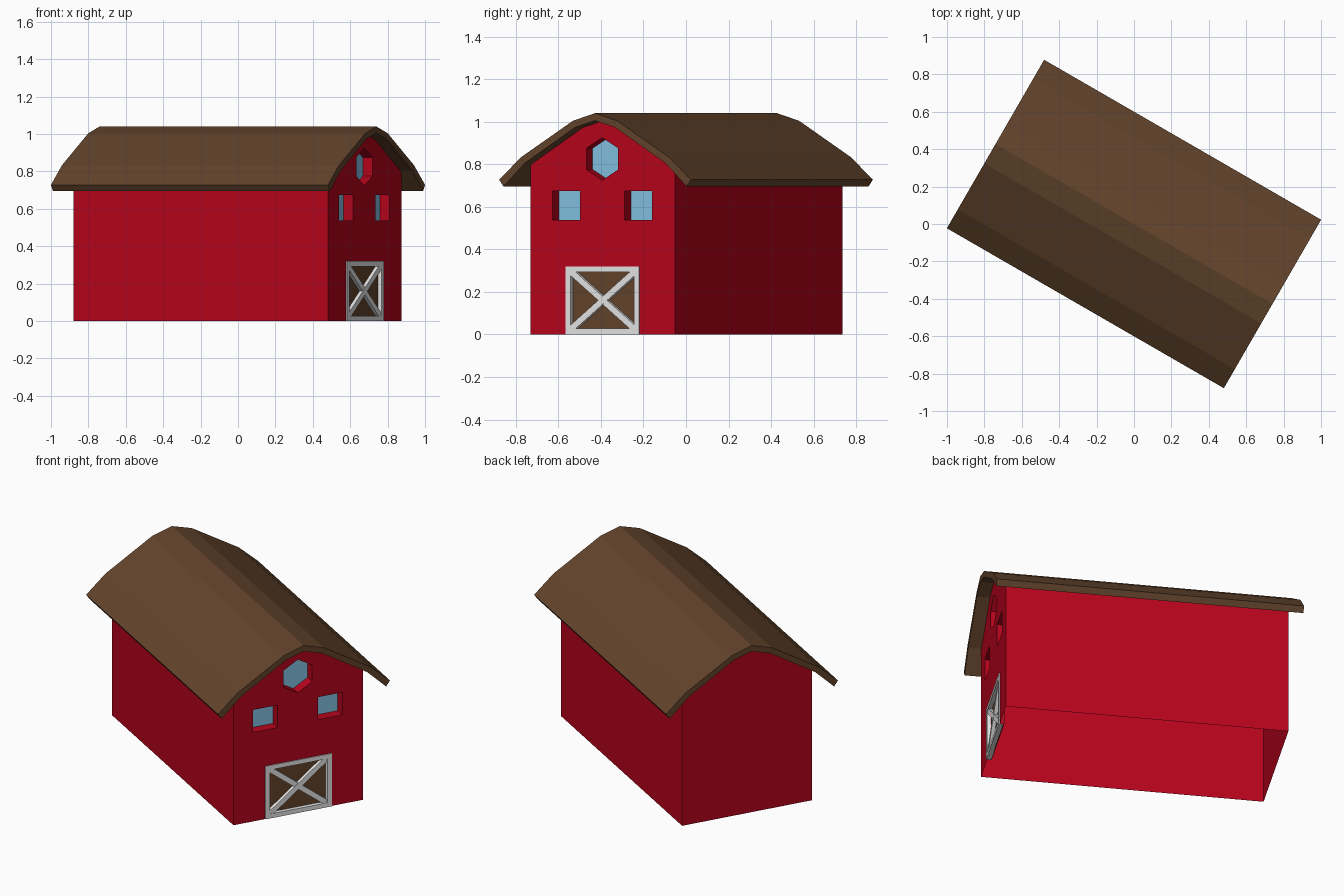
import bpy, bmesh, math
from mathutils import Matrix

if "Cube" in bpy.data.objects:
    bpy.data.objects.remove(bpy.data.objects["Cube"])

TURN = Matrix.Rotation(math.radians(-30), 4, 'Z')   # whole barn is turned on the grid


def material(name, rgb):
    m = bpy.data.materials.new(name)
    m.diffuse_color = (*rgb, 1)
    m.use_nodes = True
    m.node_tree.nodes["Principled BSDF"].inputs["Base Color"].default_value = m.diffuse_color
    return m


RED = material("barn red", (0.48, 0.001, 0.0115))
BROWN = material("brown wood", (0.125, 0.058, 0.025))
WHITE = material("white trim", (0.8, 0.8, 0.8))
GLASS = material("window blue", (0.235, 0.54, 0.77))


def prism(name, profiles, x0, x1, mat):
    """Extrude (y, z) outlines along the barn's length from x0 to x1."""
    bm = bmesh.new()
    for pts in profiles:
        face = bm.faces.new([bm.verts.new((x0, y, z)) for y, z in pts])
        top = bmesh.ops.extrude_face_region(bm, geom=[face])["geom"]
        moved = [v for v in top if isinstance(v, bmesh.types.BMVert)]
        bmesh.ops.translate(bm, verts=moved, vec=(x1 - x0, 0, 0))
    bmesh.ops.recalc_face_normals(bm, faces=bm.faces[:])
    bm.transform(TURN)
    me = bpy.data.meshes.new(name)
    bm.to_mesh(me)
    bm.free()
    me.materials.append(mat)
    ob = bpy.data.objects.new(name, me)
    bpy.context.collection.objects.link(ob)
    return ob


def rect(y0, y1, z0, z1):
    return [(y0, z0), (y1, z0), (y1, z1), (y0, z1)]


def mirrored(half):
    """Half outline starting on the centre line -> full line from left to right."""
    return [(-y, z) for y, z in reversed(half[1:])] + half


def brace(p, q, w):
    dy, dz = q[0] - p[0], q[1] - p[1]
    l = math.hypot(dy, dz)
    ny, nz = -dz / l * w / 2, dy / l * w / 2
    return [(p[0] + ny, p[1] + nz), (q[0] + ny, q[1] + nz),
            (q[0] - ny, q[1] - nz), (p[0] - ny, p[1] - nz)]


# roof: bent slab overhanging the walls
outer = mirrored([(0, 1.04), (0.12, 1.004), (0.403, 0.832), (0.52, 0.727)])
inner = mirrored([(0, 1.005), (0.11, 0.972), (0.383, 0.804), (0.497, 0.695)])
prism("roof", [outer + inner[::-1]], -0.855, 0.855, BROWN)

# walls: gabled shell, its top lying just under the roof
F = 0.782
gable = mirrored([(0, 1.004), (0.11, 0.971), (0.383, 0.803), (0.392, 0.794)])
walls = prism("walls", [[(-0.392, 0)] + gable + [(0.392, 0)]], -0.79, F, RED)

# window outlines: two squares and one hexagon
hexagon = [(0.1 * math.sin(i * math.pi / 3), 0.83 + 0.1 * math.cos(i * math.pi / 3))
           for i in range(6)]
windows = [rect(-0.273, -0.125, 0.538, 0.674), rect(0.118, 0.266, 0.538, 0.674),
           [(y - 0.003, z - 0.005) for y, z in hexagon]]

# cut the window and door recesses into the front gable
cutters = [prism("window_cutter", windows, F - 0.065, F + 0.1, RED),
           prism("door_cutter", [rect(-0.2, 0.2, -0.1, 0.32)], F - 0.025, F + 0.1, RED)]
for c in cutters:
    c.hide_render = True
    mod = walls.modifiers.new("cut", 'BOOLEAN')
    mod.operation = 'DIFFERENCE'
    mod.solver = 'EXACT'
    mod.object = c
deps = bpy.context.evaluated_depsgraph_get()
baked = bpy.data.meshes.new_from_object(walls.evaluated_get(deps))
walls.modifiers.clear()
walls.data = baked
for c in cutters:
    bpy.data.objects.remove(c)

# the barn has no floor
bm = bmesh.new()
bm.from_mesh(baked)
floor = [f for f in bm.faces if f.normal.z < -0.9 and f.calc_center_median().z < 0.01]
bmesh.ops.delete(bm, geom=floor, context='FACES')
bm.to_mesh(baked)
bm.free()

# window panes at the back of the recesses
prism("window_glass", windows, F - 0.066, F - 0.06, GLASS)

# door: panel, frame and crossed braces
prism("door_panel", [rect(-0.2, 0.2, 0, 0.32)], F - 0.024, F - 0.018, BROWN)
T = 0.027
prism("door_frame", [rect(-0.2, -0.2 + T, 0, 0.32), rect(0.2 - T, 0.2, 0, 0.32),
                     rect(-0.2 + T, 0.2 - T, 0, T), rect(-0.2 + T, 0.2 - T, 0.32 - T, 0.32)],
      F - 0.022, F + 0.005, WHITE)
prism("door_brace_rising", [brace((-0.18, 0.02), (0.18, 0.3), 0.03)], F - 0.022, F + 0.003, WHITE)
prism("door_brace_falling", [brace((-0.18, 0.3), (0.18, 0.02), 0.03)], F - 0.022, F + 0.002, WHITE)
